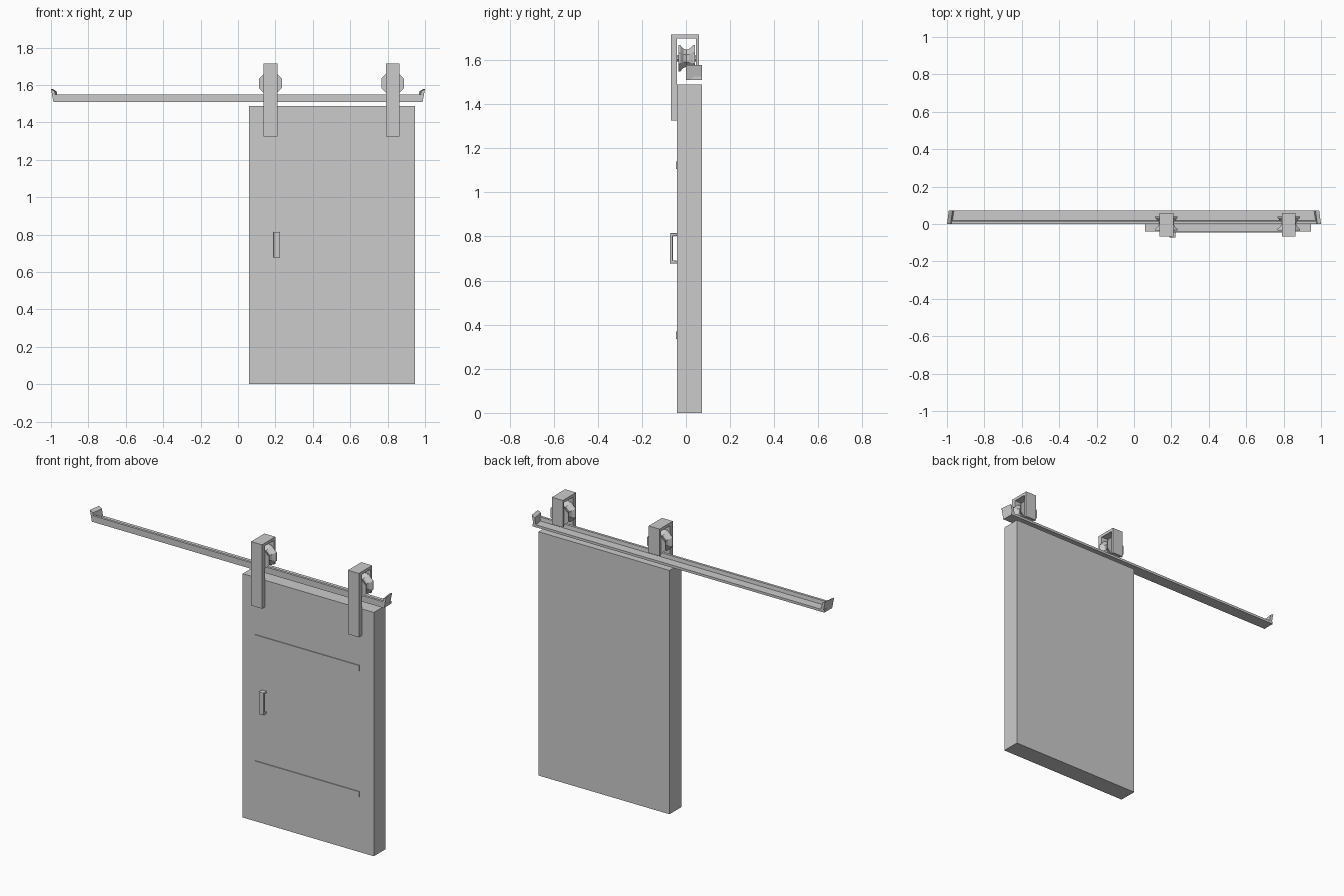
import bpy, bmesh, math

if "Cube" in bpy.data.objects:
    bpy.data.objects.remove(bpy.data.objects["Cube"])


def finish(name, bm):
    bmesh.ops.recalc_face_normals(bm, faces=bm.faces)
    me = bpy.data.meshes.new(name)
    bm.to_mesh(me)
    bm.free()
    ob = bpy.data.objects.new(name, me)
    bpy.context.collection.objects.link(ob)
    return ob


def extrude_x(name, profile, x0, x1):
    """Extrude a closed (y, z) outline along x."""
    bm = bmesh.new()
    face = bm.faces.new([bm.verts.new((x0, y, z)) for y, z in profile])
    ext = bmesh.ops.extrude_face_region(bm, geom=[face])
    verts = [v for v in ext["geom"] if isinstance(v, bmesh.types.BMVert)]
    bmesh.ops.translate(bm, verts=verts, vec=(x1 - x0, 0, 0))
    return finish(name, bm)


def box(name, x0, x1, y0, y1, z0, z1):
    return extrude_x(name, [(y0, z0), (y1, z0), (y1, z1), (y0, z1)], x0, x1)


def lathe_y(name, x, z, profile, sides):
    """Closed solid of revolution about y from (radius, y) rings."""
    bm = bmesh.new()
    rings = []
    for r, y in profile:
        angles = [2 * math.pi * (i + 0.5) / sides for i in range(sides)]
        rings.append([bm.verts.new((x + r * math.cos(a), y, z + r * math.sin(a)))
                      for a in angles])
    for a, b in zip(rings, rings[1:]):
        for i in range(sides):
            j = (i + 1) % sides
            bm.faces.new((a[i], a[j], b[j], b[i]))
    bm.faces.new(rings[0])
    bm.faces.new(rings[-1])
    return finish(name, bm)


# Door leaf and the two thin cross strips on its front
box("door_panel", 0.06, 0.945, -0.04, 0.073, 0.0, 1.488)
for i, z in enumerate((0.335, 1.105)):
    box(f"cross_strip_{i}", 0.145, 0.847, -0.045, -0.039, z, z + 0.035)

# Rail: flat shelf with a raised lip along the front
extrude_x("rail", [(0, 1.51), (0.073, 1.51), (0.073, 1.525), (0.018, 1.525),
                   (0.015, 1.548), (0, 1.548)], -0.985, 0.985)

# Slanted end stops, mirrored left and right
for side, s in (("left", -1), ("right", 1)):
    bm = bmesh.new()
    outline = [(0.97, 1.51), (0.987, 1.51), (1.0, 1.578), (0.98, 1.566)]
    front = [bm.verts.new((s * x, 0, z)) for x, z in outline]
    back = [bm.verts.new((s * (x - 0.01), 0.073, z)) for x, z in outline]
    bm.faces.new(front)
    bm.faces.new(back)
    for i in range(4):
        j = (i + 1) % 4
        bm.faces.new((front[i], front[j], back[j], back[i]))
    finish(f"rail_stop_{side}", bm)

# Hangers: hooked strap, grooved eight-sided roller and axle
hook = [(-0.068, 1.325), (-0.04, 1.325), (-0.04, 1.697), (0.046, 1.697),
        (0.046, 1.55), (0.06, 1.55), (0.06, 1.715), (-0.068, 1.715)]
groove = [(0.066, -0.034), (0.064, -0.026), (0.048, -0.012), (0.042, 0.002),
          (0.048, 0.016), (0.064, 0.032), (0.066, 0.04)]
for i, x in enumerate((0.173, 0.827)):
    extrude_x(f"hanger_strap_{i}", hook, x - 0.037, x + 0.037)
    lathe_y(f"roller_{i}", x, 1.608, groove, 8)
    lathe_y(f"axle_{i}", x, 1.608, [(0.015, -0.05), (0.015, 0.05)], 8)

# Pull handle: bevelled C shape
handle = extrude_x("handle", [(-0.039, 0.677), (-0.073, 0.677), (-0.073, 0.815),
                              (-0.039, 0.815), (-0.039, 0.802), (-0.059, 0.802),
                              (-0.059, 0.69), (-0.039, 0.69)], 0.19, 0.222)
bev = handle.modifiers.new("bevel", "BEVEL")
bev.width = 0.004
bev.segments = 2
